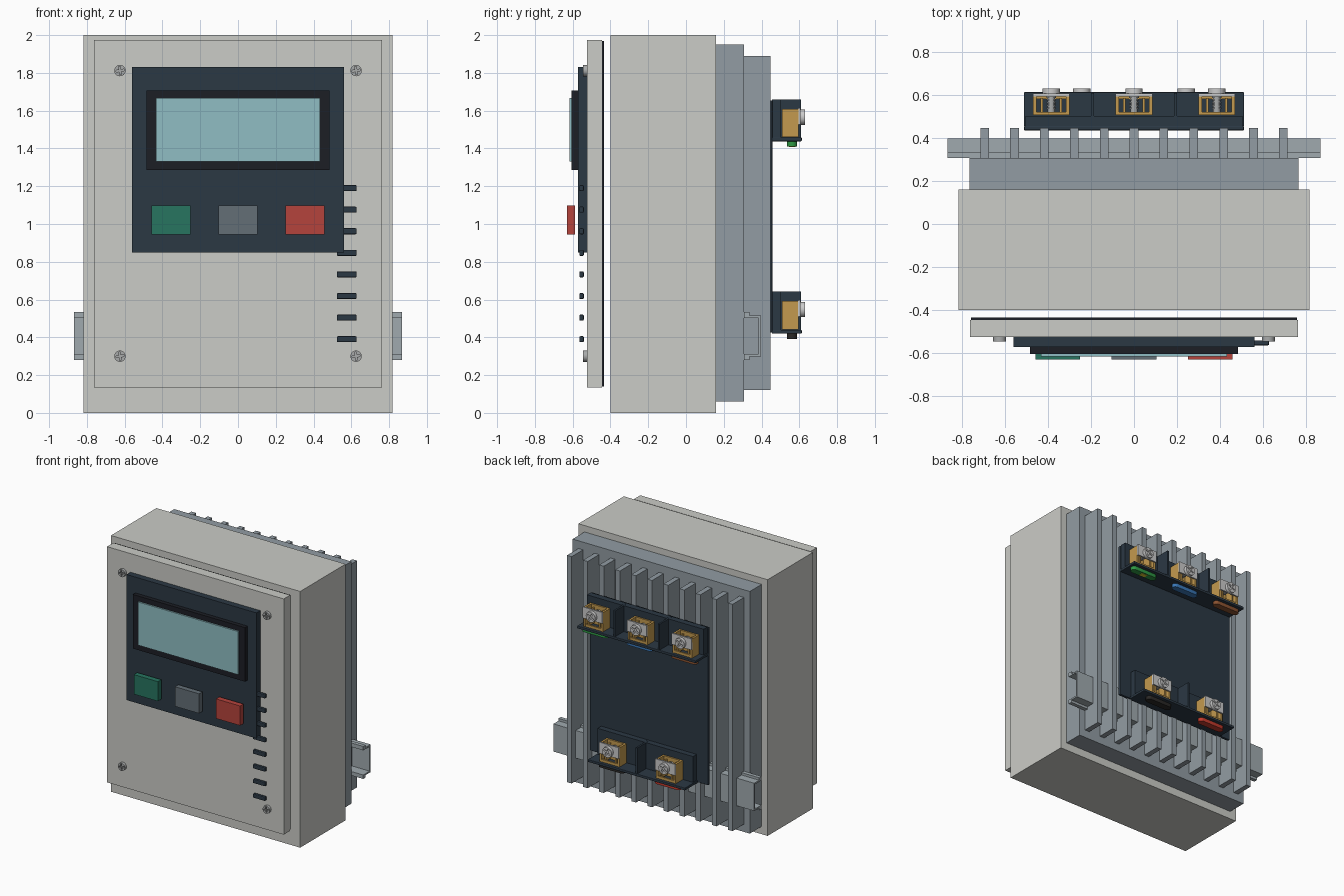
import bpy, bmesh, math
from mathutils import Matrix, Vector

if "Cube" in bpy.data.objects:
    bpy.data.objects.remove(bpy.data.objects["Cube"])

def lin(h):
    """Hex colour to linear rgba."""
    c = [int(h[i:i + 2], 16) / 255 for i in (0, 2, 4)]
    return tuple(v / 12.92 if v < 0.04 else ((v + 0.055) / 1.055) ** 2.4 for v in c) + (1,)

mats = {}
def paint(ob, h):
    if h not in mats:
        mats[h] = bpy.data.materials.new("paint_" + h)
        mats[h].diffuse_color = lin(h)
    ob.data.materials.append(mats[h])

def finish(name, bm, colour, smooth=False, bevel=0):
    bmesh.ops.recalc_face_normals(bm, faces=bm.faces)
    me = bpy.data.meshes.new(name)
    bm.to_mesh(me)
    bm.free()
    ob = bpy.data.objects.new(name, me)
    bpy.context.collection.objects.link(ob)
    paint(ob, colour)
    if bevel:
        m = ob.modifiers.new("bevel", 'BEVEL')
        m.width, m.segments = bevel, 2
    if smooth:
        bpy.context.view_layer.objects.active = ob
        ob.select_set(True)
        bpy.ops.object.shade_smooth_by_angle(angle=math.radians(35))
        ob.select_set(False)
    return ob

def boxes(name, extents, colour, bevel=0):
    """One object from boxes given as (x0, x1, y0, y1, z0, z1)."""
    bm = bmesh.new()
    for x0, x1, y0, y1, z0, z1 in extents:
        mat = Matrix.Translation(((x0 + x1) / 2, (y0 + y1) / 2, (z0 + z1) / 2))
        bmesh.ops.create_cube(bm, size=1, matrix=mat @ Matrix.Diagonal((x1 - x0, y1 - y0, z1 - z0, 1)))
    return finish(name, bm, colour, bevel=bevel)

def rods(name, places, r, colour, sides=24):
    """Cylinders along y given as (x, y0, y1, z)."""
    bm = bmesh.new()
    for x, y0, y1, z in places:
        bmesh.ops.create_cone(bm, cap_ends=True, segments=sides, radius1=r, radius2=r, depth=y1 - y0,
                              matrix=Matrix.Translation((x, (y0 + y1) / 2, z)) @ Matrix.Rotation(math.pi / 2, 4, 'X'))
    return finish(name, bm, colour, smooth=True)

def extrude(name, outlines, vec, colour, **kw):
    bm = bmesh.new()
    for pts in outlines:
        f = bm.faces.new([bm.verts.new(p) for p in pts])
        g = bmesh.ops.extrude_face_region(bm, geom=[f])["geom"]
        bmesh.ops.translate(bm, verts=[v for v in g if isinstance(v, bmesh.types.BMVert)], vec=Vector(vec))
    return finish(name, bm, colour, **kw)

def cross_slots(ob, places, r, y0, depth, turn):
    """Cut a cross recess into each screw head."""
    w = r * 0.16
    a = r * 0.72
    plus = [(a, -w), (a, w), (w, w), (w, a), (-w, a), (-w, w), (-a, w), (-a, -w), (-w, -w), (-w, -a), (w, -a), (w, -w)]
    c, s = math.cos(turn), math.sin(turn)
    cut = extrude(ob.name + "_cutter",
                  [[(x + u * c - v * s, y0, z + u * s + v * c) for u, v in plus] for x, z in places],
                  (0, depth, 0), STEEL)
    cut.hide_render = True
    cut.hide_viewport = True
    m = ob.modifiers.new("slots", 'BOOLEAN')
    m.object, m.operation, m.solver = cut, 'DIFFERENCE', 'EXACT'

SHELL, SINK, NAVY, BLACK = "CBCCC7", "929CA3", "2B3844", "1C1E25"
STEEL, GOLD, SILVER = "A9ABAB", "C49A4E", "C8C8C4"

# Enclosure, lid and gasket
boxes("enclosure_body", [(-.817, .817, -.40, .16, 0, 2)], SHELL)
boxes("front_lid", [(-.763, .763, -.525, -.446, .135, 1.975)], SHELL)
boxes("lid_gasket", [(-.758, .758, -.446, -.434, .14, 1.97)], BLACK)

# Lid screws
corners = [(x, z) for x in (-.625, .625) for z in (.30, 1.812)]
heads = rods("lid_screws", [(x, -.546, -.522, z) for x, z in corners], .03, STEEL)
cross_slots(heads, corners, .03, -.56, .026, .15)

# Control panel with display and buttons
boxes("control_panel", [(-.56, .56, -.573, -.525, .85, 1.83)], NAVY)
boxes("display_bezel", [(-.484, .484, -.605, -.573, 1.285, 1.707)], BLACK)
boxes("display_screen", [(-.433, .433, -.617, -.603, 1.33, 1.667)], "90BEC4")
for name, x, col in (("start", -.355, "277560"), ("menu", 0, "636E76"), ("stop", .355, "B5433C")):
    boxes(name + "_button", [(x - .104, x + .104, -.63, -.588, .945, 1.098)], col)

# Vent slats down the right of the lid
boxes("vent_slats", [(.523, .628, -.565, -.541, z - .016, z + .016)
                     for z in (.39 + .1143 * i for i in range(8))], NAVY, bevel=.006)

# Heat sink
boxes("heat_sink_base", [(-.765, .765, .16, .306, .06, 1.95)], SINK)
boxes("heat_sink_fins", [(.139 * i - .02, .139 * i + .02, .30, .447, .12, 1.89) for i in range(-5, 6)], SINK)

# Mounting rail, a hat section running through the fins
t, L = .012, .867
half = [(.306, .127), (.335, .127), (.335, .108), (.397, .108)]
inner = [(.397 - t, .108 - t), (.306, .108 - t)]
outline = half + [(y, -z) for y, z in reversed(half)] + [(y, -z) for y, z in reversed(inner)] + inner
extrude("mounting_rail", [[(-L, y, .407 + z) for y, z in outline]], (2 * L, 0, 0), "A0AAAF")

# Terminal carrier plate
boxes("terminal_plate", [(-.512, .512, .435, .457, .425, 1.655)], NAVY, bevel=.006)

def terminal_row(row, z, xs, edge, splits):
    """Open terminal cells on a ledge; z is the underside of the row."""
    ends = [-edge] + splits + [edge]
    boxes(row + "_cell_backs", [(a + .008, b - .008, .455, .502, z + .01, z + .222)
                                for a, b in zip(ends, ends[1:])], NAVY)
    boxes(row + "_ledge", [(-edge, edge, .455, .613, z, z + .02)], NAVY, bevel=.004)
    boxes(row + "_dividers", [(x - .007, x + .007, .455, .61, z + .02, z + .222) for x in splits], NAVY)
    cage, inside, lids = [], [], []
    for x in xs:
        z0, z1 = z + .022, z + .172
        cage += [(x + s * .077 - .008, x + s * .077 + .008, .508, .596, z0, z1) for s in (-1, 1)]
        cage += [(x - .07, x + .07, .508, .52, z0, z1), (x - .07, x + .07, .582, .594, z0, z0 + .02)]
        inside += [(x + s * .045 - .006, x + s * .045 + .006, .52, .585, z0 + .01, z1 - .02) for s in (-1, 1)]
        lids.append((x - .085, x + .085, .594, .606, z + .09, z + .177))
    boxes(row + "_clamp_cages", cage, GOLD)
    boxes(row + "_clamp_jaws", inside, GOLD)
    boxes(row + "_clamp_plates", lids, SILVER)
    zs = z + .127
    rods(row + "_screw_shanks", [(x, .515, .6, zs) for x in xs], .017, STEEL, 16)
    rods(row + "_screw_threads", [(x, y, y + .007, zs) for x in xs
                                  for y in (.535 + .013 * i for i in range(5))], .023, STEEL, 16)
    hd = rods(row + "_screw_heads", [(x, .604, .63, zs) for x in xs], .04, SILVER)
    cross_slots(hd, [(x, zs) for x in xs], .04, .618, .03, .5)

def marker(name, x, z, colour):
    """Rounded wire marker hanging under a ledge."""
    pts = []
    for s in (1, -1):
        for i in range(9):
            a = -math.pi / 2 + math.pi * i / 8
            pts.append((x + s * (.085 + .026 * math.cos(a)), .562 + s * .026 * math.sin(a), z - .028))
    extrude(name, [pts], (0, 0, .03), colour, smooth=True)

# Upper row of three terminals, lower row of two
terminal_row("upper_terminal", 1.438, (-.385, 0, .385), .512, [-.193, .193])
terminal_row("lower_terminal", .42, (-.243, .243), .42, [0])
marker("green_marker", .385, 1.438, "2F9A45")
boxes("green_marker_stripe", [(.36, .41, .545, .579, 1.408, 1.412)], "D8C832")
marker("blue_marker", 0, 1.438, "3A78B8")
marker("brown_marker", -.385, 1.438, "8A5230")
marker("black_marker", .243, .42, "2A2826")
marker("red_marker", -.243, .42, "C23A2C")

for m in bpy.data.materials:
    if m.users and not m.is_grease_pencil:
        m.use_nodes = True
        m.node_tree.nodes["Principled BSDF"].inputs["Base Color"].default_value = m.diffuse_color
